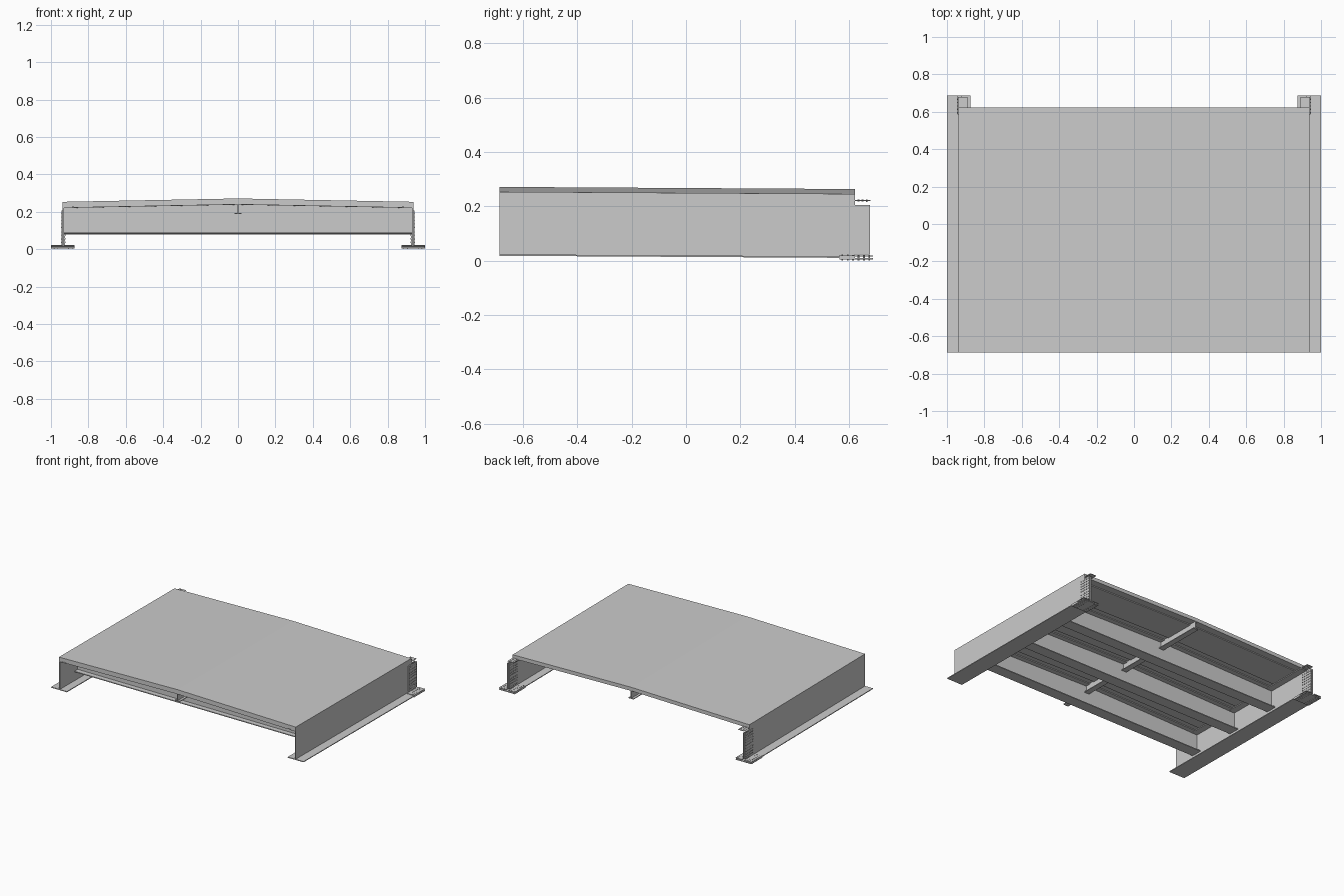
import bpy, bmesh
from mathutils import Matrix

if "Cube" in bpy.data.objects:
    bpy.data.objects.remove(bpy.data.objects["Cube"])

FRONT, BACK, END = -0.687, 0.622, 0.688   # deck front, deck back, splice end
EDGE, CROWN, SLOPE = 0.938, 0.018, 0.006


def fall(y):                        # gentle longitudinal fall of the span
    return -SLOPE * (y - FRONT)


def rise(x):                        # cross-fall of the deck to both sides
    return CROWN * (1 - abs(x) / EDGE)


def add_slab(bm, x0, x1, y0, y1, z0, z1, crown_bottom=False, crown_top=False):
    """Plate following the fall; top and/or bottom may follow the crown."""
    xs = [x0, 0, x1] if x0 < 0 < x1 and (crown_top or crown_bottom) else [x0, x1]
    profile = [(x, z0 + (rise(x) if crown_bottom else 0)) for x in xs]
    profile += [(x, z1 + (rise(x) if crown_top else 0)) for x in reversed(xs)]
    ends = [[bm.verts.new((x, y, z + fall(y))) for x, z in profile] for y in (y0, y1)]
    n = len(profile)
    for i in range(n):
        j = (i + 1) % n
        bm.faces.new((ends[0][i], ends[1][i], ends[1][j], ends[0][j]))
    bm.faces.new(ends[0])
    bm.faces.new(ends[1][::-1])


def add_bolt(bm, x, y, z, length, axis):
    m = Matrix.Translation((x, y, z + fall(y)))
    if axis == 'X':
        m = m @ Matrix.Rotation(1.5707963, 4, 'Y')
    bmesh.ops.create_cone(bm, cap_ends=True, segments=6, radius1=0.0032,
                          radius2=0.0032, depth=length, matrix=m)


def finish(bm, name):
    bmesh.ops.recalc_face_normals(bm, faces=bm.faces)
    me = bpy.data.meshes.new(name)
    bm.to_mesh(me)
    bm.free()
    ob = bpy.data.objects.new(name, me)
    bpy.context.collection.objects.link(ob)
    return ob


def plates(name, *specs):
    bm = bmesh.new()
    for s in specs:
        add_slab(bm, *s)
    return finish(bm, name)


def mirror_x(ob):
    ob.modifiers.new("mirror", 'MIRROR').use_axis[0] = True


# Crowned deck slab
plates("deck_slab", (-EDGE, EDGE, FRONT, BACK, 0.227, 0.253, True, True))

# Thin panels under the deck between the cross beams
for i, (y0, y1) in enumerate([(FRONT, -0.56), (-0.40, -0.18), (-0.03, 0.19), (0.35, 0.57)]):
    plates(f"soffit_panel_{i}", (-0.88, 0.88, y0, y1, 0.221, 0.227, True, True))

# Cross beams: web, top flange and flat bottom flange
for i, y in enumerate((-0.48, -0.105, 0.27)):
    w = 0.932
    plates(f"cross_beam_{i}",
           (-w, w, y - 0.004, y + 0.004, 0.09, 0.224, False, True),
           (-w, w, y - 0.04, y + 0.04, 0.221, 0.227, True, True),
           (-w, w, y - 0.04, y + 0.04, 0.085, 0.091))

# Central stringer under the deck
plates("stringer",
       (-0.003, 0.003, FRONT, BACK, 0.19, 0.245),
       (-0.02, 0.02, FRONT, BACK, 0.188, 0.193))

# Main girders on both sides: web, inward top flange, wide bottom flange
mirror_x(plates("main_girder",
                (0.931, EDGE, FRONT, BACK, 0.022, 0.228),
                (0.885, EDGE, FRONT, BACK, 0.221, 0.227),
                (0.875, 1.0, FRONT, BACK, 0.0175, 0.023)))

# Splice plates for joining the next span
mirror_x(plates("splice_plates",
                (0.938, 0.943, 0.586, 0.677, 0.03, 0.213),
                (0.926, 0.931, 0.586, 0.677, 0.03, 0.213),
                (0.89, 0.938, 0.565, 0.68, 0.227, 0.231),
                (0.875, 1.0, 0.565, END, 0.012, 0.0175),
                (0.875, 0.925, 0.565, END, 0.023, 0.027),
                (0.944, 1.0, 0.565, END, 0.023, 0.027)))

# Splice bolts through web and flanges
bm = bmesh.new()
for c in range(5):
    y = 0.595 + c * 0.018
    for z0, rows in ((0.045, 4), (0.125, 5)):
        for r in range(rows):
            add_bolt(bm, 0.9345, y, z0 + r * 0.0185, 0.026, 'X')
for c in range(6):
    y = 0.575 + c * 0.02
    for x in (0.885, 0.905, 0.965, 0.985):
        add_bolt(bm, x, y, 0.0185, 0.021, 'Z')
for y in (0.635, 0.65, 0.665):
    for x in (0.9, 0.92):
        add_bolt(bm, x, y, 0.229, 0.009, 'Z')
mirror_x(finish(bm, "splice_bolts"))
